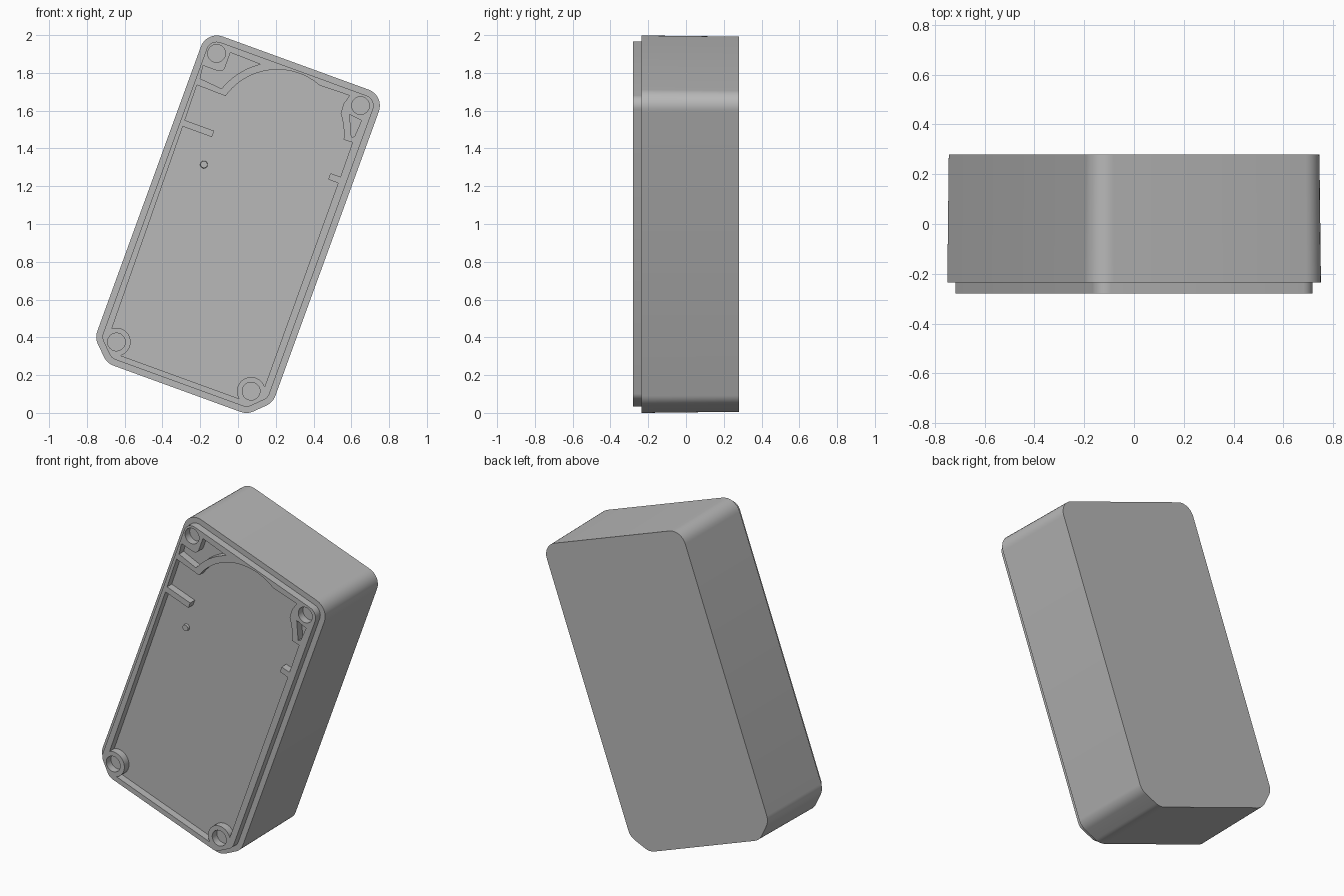
import bpy, bmesh, math
from mathutils import Matrix, Vector

cube = bpy.data.objects.get("Cube")
if cube:
    bpy.data.objects.remove(cube, do_unlink=True)

# One plain grey plastic
grey = bpy.data.materials.new("grey plastic")
grey.use_nodes = True
colour = (0.48, 0.48, 0.48, 1)
grey.diffuse_color = colour
grey.node_tree.nodes["Principled BSDF"].inputs["Base Color"].default_value = colour

# Profiles are drawn flat, then stood up facing -y and leaned sideways
STAND = (Matrix.Translation((0, 0, 1)) @ Matrix.Rotation(math.radians(20), 4, 'Y')
         @ Matrix.Rotation(math.radians(90), 4, 'X'))
LEFT, RIGHT, BOTTOM, TOP = -0.506, 0.497, -0.93, 0.905
RIM, LIP, BACK = 0.235, 0.28, -0.28


def arc(cx, cy, r, start, end, n=16):
    angles = [math.radians(start + (end - start) * i / n) for i in range(n + 1)]
    return [(cx + r * math.cos(a), cy + r * math.sin(a)) for a in angles]


def rounded(corners, n=8):
    """Polygon from (x, y, radius) corners with true fillets."""
    pts = []
    for i, (x, y, r) in enumerate(corners):
        p = Vector((x, y))
        a = (Vector(corners[i - 1][:2]) - p).normalized()
        b = (Vector(corners[(i + 1) % len(corners)][:2]) - p).normalized()
        half = a.angle(b) / 2
        centre = p + (a + b).normalized() * r / math.sin(half)
        s = p + a * r / math.tan(half) - centre
        e = p + b * r / math.tan(half) - centre
        turn = s.angle_signed(e)
        for k in range(n + 1):
            pts.append(tuple(centre + Matrix.Rotation(-turn * k / n, 2) @ s))
    return pts


def outline(d):
    """Case outline inset by d: round upper corners, clipped lower ones."""
    c, r = d * math.tan(math.radians(22.5)), 0.09 - d
    return rounded([
        (LEFT + d, TOP - d, r), (RIGHT - d, TOP - d, r),
        (RIGHT - d, -0.825 + c, r), (0.39 - c, BOTTOM + d, r),
        (-0.40 + c, BOTTOM + d, r), (LEFT + d, -0.825 + c, r)])


def finish(name, mesh):
    obj = bpy.data.objects.new(name, mesh)
    bpy.context.collection.objects.link(obj)
    obj.matrix_world = STAND
    mesh.materials.clear()
    mesh.materials.append(grey)
    bpy.ops.object.select_all(action='DESELECT')
    obj.select_set(True)
    bpy.context.view_layer.objects.active = obj
    bpy.ops.object.shade_smooth_by_angle(angle=math.radians(30))
    return obj


# Case body: slightly drafted block whose front is the recessed floor
bm = bmesh.new()
front = [bm.verts.new((x, y, RIM)) for x, y in outline(0)]
back = [bm.verts.new((x, y, BACK)) for x, y in outline(0.006)]
bm.faces.new(front)
bm.faces.new(back)
for i in range(len(front)):
    bm.faces.new((front[i - 1], front[i], back[i], back[i - 1]))
bmesh.ops.recalc_face_normals(bm, faces=bm.faces)
mesh = bpy.data.meshes.new("case_body")
bm.to_mesh(mesh)
bm.free()
finish("case_body", mesh)

# Inner edge of the lip: lower bosses, side ribs and large round relief
RELIEF = (0.033, 0.52)
cavity = (
    arc(-0.391, -0.807, 0.075, 129, -53)
    + arc(0.368, -0.808, 0.075, 232, 38)
    + [(0.424, 0.385), (0.368, 0.385), (0.368, 0.42), (0.424, 0.42), (0.422, 0.613)]
    + arc(*RELIEF, 0.352, 15, 38, 8)
    + [(0.308, 0.79), (0.322, 0.841)]
    + arc(*RELIEF, 0.34, 69, 164, 28)
    + [(-0.456, 0.617), (-0.452, 0.42), (-0.287, 0.42), (-0.287, 0.385), (-0.451, 0.385)])

# Pockets beside the upper screw bosses
left_pocket = ([(-0.348, 0.839)] + arc(*RELIEF, 0.38, 124, 161, 12)
               + [(-0.452, 0.655), (-0.46, 0.725)] + arc(-0.378, 0.755, 0.03, -90, 0, 6))
right_pocket = [(0.357, 0.746), (0.427, 0.738), (0.421, 0.646), (0.407, 0.637), (0.383, 0.69)]

screws = [(-0.4155, 0.81), (0.395, 0.811), (-0.391, -0.807), (0.368, -0.808)]
holes = [arc(x, y, 0.047, 0, 360, 32)[:-1] for x, y in screws]

# Lip: filled profile with all openings, extruded
curve = bpy.data.curves.new("lip_profile", 'CURVE')
curve.dimensions = '2D'
curve.fill_mode = 'BOTH'
curve.extrude = 0.025
for loop in [outline(0.033), cavity, left_pocket, right_pocket] + holes:
    spline = curve.splines.new('POLY')
    spline.points.add(len(loop) - 1)
    for point, (x, y) in zip(spline.points, loop):
        point.co = (x, y, 0, 1)
    spline.use_cyclic_u = True
helper = bpy.data.objects.new("lip_profile", curve)
bpy.context.collection.objects.link(helper)
mesh = bpy.data.meshes.new_from_object(helper.evaluated_get(bpy.context.evaluated_depsgraph_get()))
bpy.data.objects.remove(helper, do_unlink=True)
bm = bmesh.new()
bm.from_mesh(mesh)
bmesh.ops.translate(bm, verts=bm.verts, vec=(0, 0, LIP - 0.025))
bmesh.ops.remove_doubles(bm, verts=bm.verts, dist=0.0001)
bmesh.ops.recalc_face_normals(bm, faces=bm.faces)
bm.to_mesh(mesh)
bm.free()
finish("lip", mesh)

# Small locating peg on the floor
bm = bmesh.new()
bmesh.ops.create_cone(bm, cap_ends=True, segments=24, radius1=0.022, radius2=0.018, depth=0.03,
                      matrix=Matrix.Translation((-0.277, 0.234, RIM)))
mesh = bpy.data.meshes.new("locating_peg")
bm.to_mesh(mesh)
bm.free()
finish("locating_peg", mesh)
